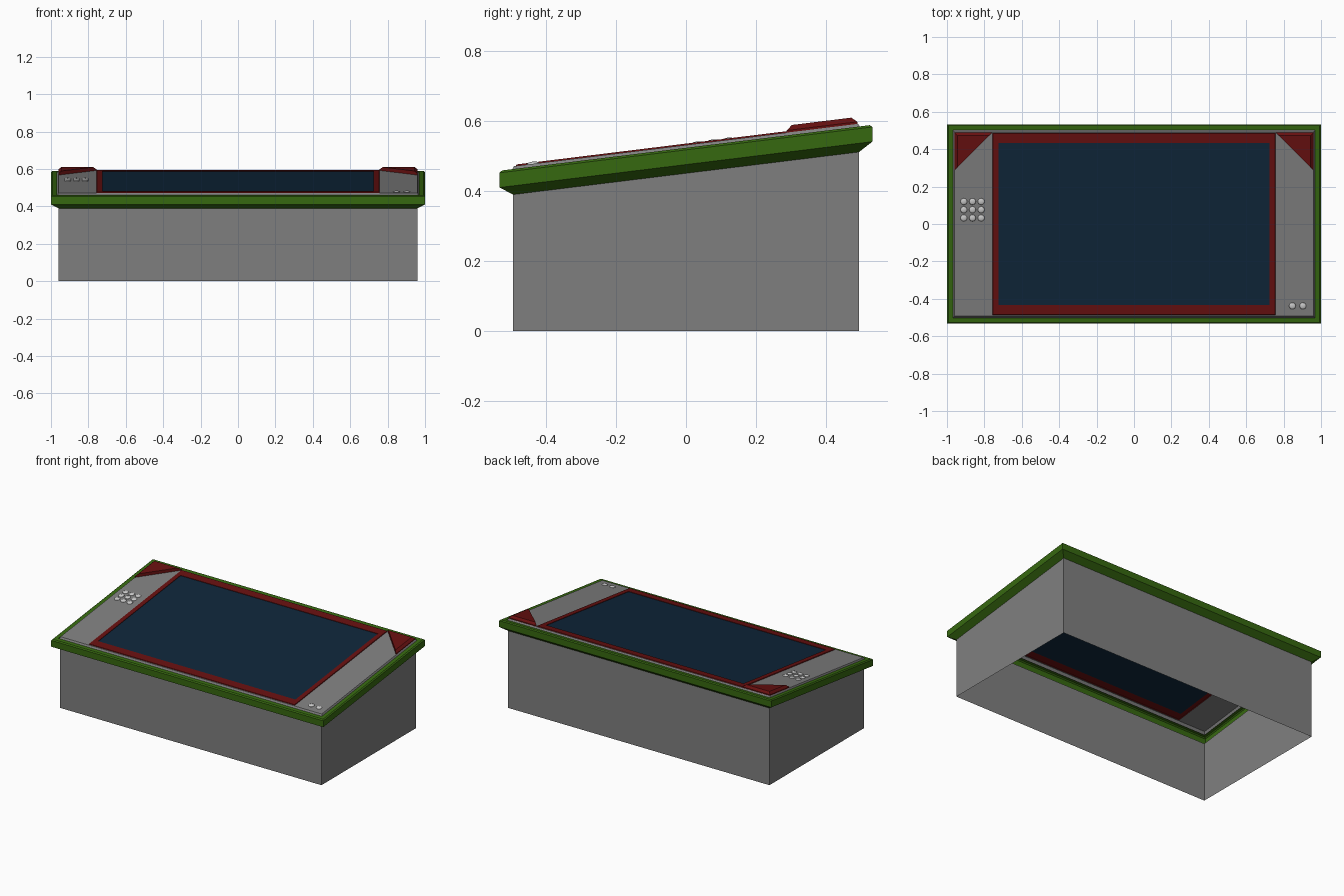
import bpy, bmesh, math

if "Cube" in bpy.data.objects:
    bpy.data.objects.remove(bpy.data.objects["Cube"])

SLOPE = 0.123  # whole top is sheared: z = level + SLOPE * y


def material(name, rgb):
    m = bpy.data.materials.new(name)
    m.diffuse_color = (*rgb, 1)
    m.use_nodes = True
    m.node_tree.nodes["Principled BSDF"].inputs["Base Color"].default_value = m.diffuse_color
    return m


GREEN = material("green", (0.037, 0.14, 0.005))
RED = material("red", (0.135, 0.005, 0.005))
NAVY = material("navy", (0.0045, 0.019, 0.042))
DARK = material("dark_grey", (0.213, 0.213, 0.213))


def finish(bm, name, mat):
    me = bpy.data.meshes.new(name)
    bm.to_mesh(me)
    bm.free()
    if mat:
        me.materials.append(mat)
    ob = bpy.data.objects.new(name, me)
    bpy.context.collection.objects.link(ob)
    return ob


def rect_shell(name, loops, mat=None, cap=False):
    """Bridge rectangles (half x, half y, level); level None lies on the floor."""
    bm = bmesh.new()
    rows = []
    for hx, hy, lv in loops:
        rows.append([bm.verts.new((sx * hx, sy * hy,
                                   0 if lv is None else lv + SLOPE * sy * hy))
                     for sx, sy in ((-1, -1), (1, -1), (1, 1), (-1, 1))])
    for a, b in zip(rows, rows[1:]):
        for i in range(4):
            j = (i + 1) % 4
            bm.faces.new((a[i], a[j], b[j], b[i]))
    if cap:
        bm.faces.new(rows[-1])
    return finish(bm, name, mat)


# Open-bottomed cabinet
rect_shell("cabinet_walls", [(0.96, 0.495, None), (0.96, 0.495, 0.451)], DARK)

# Overhanging chamfered rim
rect_shell("rim", [(0.96, 0.495, 0.451), (1.0, 0.533, 0.476), (1.0, 0.533, 0.518),
                   (0.993, 0.526, 0.524), (0.968, 0.502, 0.524), (0.968, 0.502, 0.516)], GREEN)

# Sloped deck around the screen
rect_shell("deck", [(0.968, 0.502, 0.516), (0.96, 0.492, 0.532), (0.757, 0.487, 0.532)], DARK)

# Screen and its frame
rect_shell("screen_frame", [(0.757, 0.487, 0.532), (0.755, 0.485, 0.536),
                            (0.725, 0.433, 0.536), (0.725, 0.433, 0.533)], RED)
rect_shell("screen", [(0.725, 0.433, 0.533)], NAVY, cap=True)


# Raised triangular caps in the rear corners
def corner_cap(name, s):
    bm = bmesh.new()
    layers = []
    for pts, lv in (([(0.96, 0.288), (0.757, 0.49), (0.96, 0.49)], 0.53),
                    ([(0.96, 0.288), (0.757, 0.49), (0.96, 0.49)], 0.538),
                    ([(0.945, 0.303), (0.774, 0.473), (0.945, 0.473)], 0.552)):
        layers.append([bm.verts.new((s * x, y, lv + SLOPE * y)) for x, y in pts])
    for a, b in zip(layers, layers[1:]):
        for i in range(3):
            j = (i + 1) % 3
            bm.faces.new((a[i], a[j], b[j], b[i]))
    bm.faces.new(layers[0])
    bm.faces.new(layers[-1])
    bmesh.ops.recalc_face_normals(bm, faces=bm.faces)
    finish(bm, name, RED)


corner_cap("left_corner_cap", -1)
corner_cap("right_corner_cap", 1)


# Low domed buttons
def button(name, x, y):
    bm = bmesh.new()
    bmesh.ops.create_uvsphere(bm, u_segments=16, v_segments=8, radius=0.018)
    for v in bm.verts:
        v.co.z *= 0.35
    for f in bm.faces:
        f.smooth = True
    ob = finish(bm, name, None)
    ob.location = (x, y, 0.532 + SLOPE * y)
    ob.rotation_euler.x = math.atan(SLOPE)


for r in range(3):
    for c in range(3):
        button(f"keypad_button_{r}_{c}", -0.91 + 0.0465 * c, 0.12 - 0.044 * r)
for i, x in enumerate((0.847, 0.903)):
    button(f"side_button_{i}", x, -0.438)
